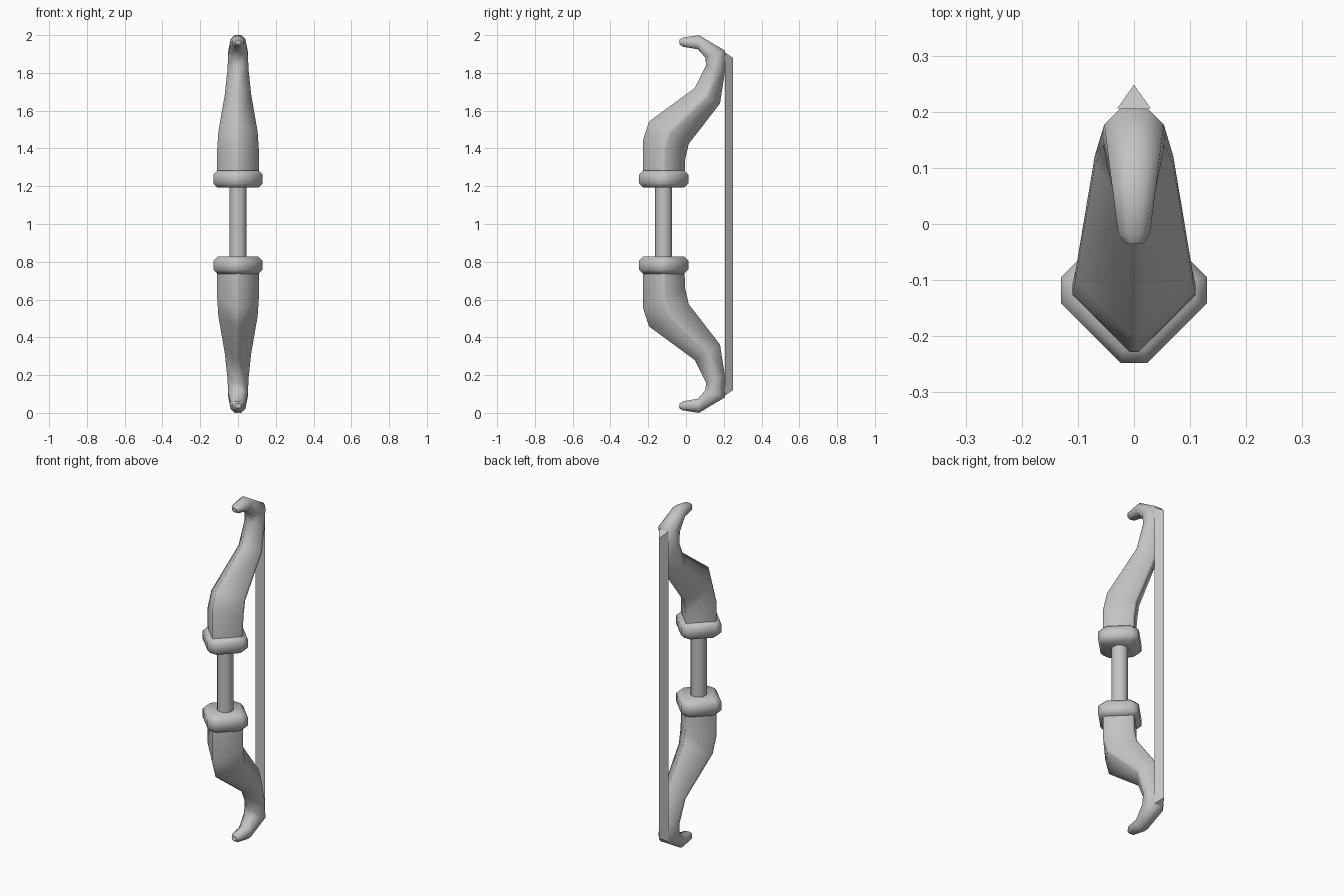
import bpy, bmesh, math

if "Cube" in bpy.data.objects:
    bpy.data.objects.remove(bpy.data.objects["Cube"])

GREY = bpy.data.materials.new("plain grey")
GREY.diffuse_color = (0.55, 0.55, 0.55, 1)
GREY.use_nodes = True
GREY.node_tree.nodes["Principled BSDF"].inputs["Base Color"].default_value = GREY.diffuse_color


def ring(front, back, w, c):
    """Chamfered diamond section spanning from front (y, z) to back (y, z)."""
    uv = [(c, 1), (1, c), (1, -c), (c, -1), (-c, -1), (-1, -c), (-1, c), (-c, 1)]
    pts = []
    for u, v in uv:
        t = (1 - v) / 2
        pts.append((u * w, front[0] + (back[0] - front[0]) * t,
                    front[1] + (back[1] - front[1]) * t))
    return pts


def loft(name, rings, angle, flip=False):
    """Skin closed rings, cap both ends; flip mirrors it to the lower half."""
    bm = bmesh.new()
    loops = [[bm.verts.new((x, y, 2 - z if flip else z)) for x, y, z in r] for r in rings]
    n = len(loops[0])
    for a, b in zip(loops, loops[1:]):
        for i in range(n):
            j = (i + 1) % n
            bm.faces.new((a[i], a[j], b[j], b[i]))
    bm.faces.new(loops[0])
    bm.faces.new(loops[-1])
    bmesh.ops.recalc_face_normals(bm, faces=bm.faces)
    mesh = bpy.data.meshes.new(name)
    bm.to_mesh(mesh)
    bm.free()
    mesh.materials.append(GREY)
    ob = bpy.data.objects.new(name, mesh)
    bpy.context.collection.objects.link(ob)
    bpy.ops.object.select_all(action='DESELECT')
    ob.select_set(True)
    bpy.context.view_layer.objects.active = ob
    if angle:
        bpy.ops.object.shade_smooth_by_angle(angle=math.radians(angle))
    return ob


# Curved limb ending in a hook: front point, back point, half width, chamfer
LIMB = [
    ((-0.228, 1.25), (-0.008, 1.25), 0.110, 0.07),
    ((-0.228, 1.443), (-0.004, 1.345), 0.110, 0.07),
    ((-0.196, 1.542), (0.015, 1.425), 0.104, 0.08),
    ((0.046, 1.720), (0.180, 1.638), 0.070, 0.12),
    ((0.106, 1.838), (0.206, 1.805), 0.055, 0.30),
    ((0.103, 1.880), (0.206, 1.918), 0.053, 0.45),
    ((0.063, 1.925), (0.068, 2.000), 0.039, 0.42),
    ((-0.014, 1.938), (-0.020, 1.986), 0.028, 0.42),
    ((-0.033, 1.950), (-0.036, 1.975), 0.015, 0.42),
]
# Collar: height offset, radius
COLLAR = [(-0.046, 0.108), (-0.024, 0.130), (0.024, 0.130), (0.046, 0.108)]
CY = -0.118

for side, flip in (("upper", False), ("lower", True)):
    loft(side + "_limb", [ring(*s) for s in LIMB], 50, flip)
    zc = 1.218 if flip else 1.238
    loft(side + "_collar",
         [ring((CY - r, zc + dz), (CY + r, zc + dz), r, 0.18) for dz, r in COLLAR],
         50, flip)

# Round grip between the collars
loft("grip", [[(0.045 * math.cos(k * math.pi / 6), CY + 0.045 * math.sin(k * math.pi / 6), z)
               for k in range(12)] for z in (0.76, 1.26)], 50)

# Triangular bowstring with slanted ends
loft("bowstring", [[(-0.03, 0.206, 1 + s * 0.908), (0.03, 0.206, 1 + s * 0.908),
                    (0, 0.248, 1 + s * 0.880)] for s in (-1, 1)], 0)
